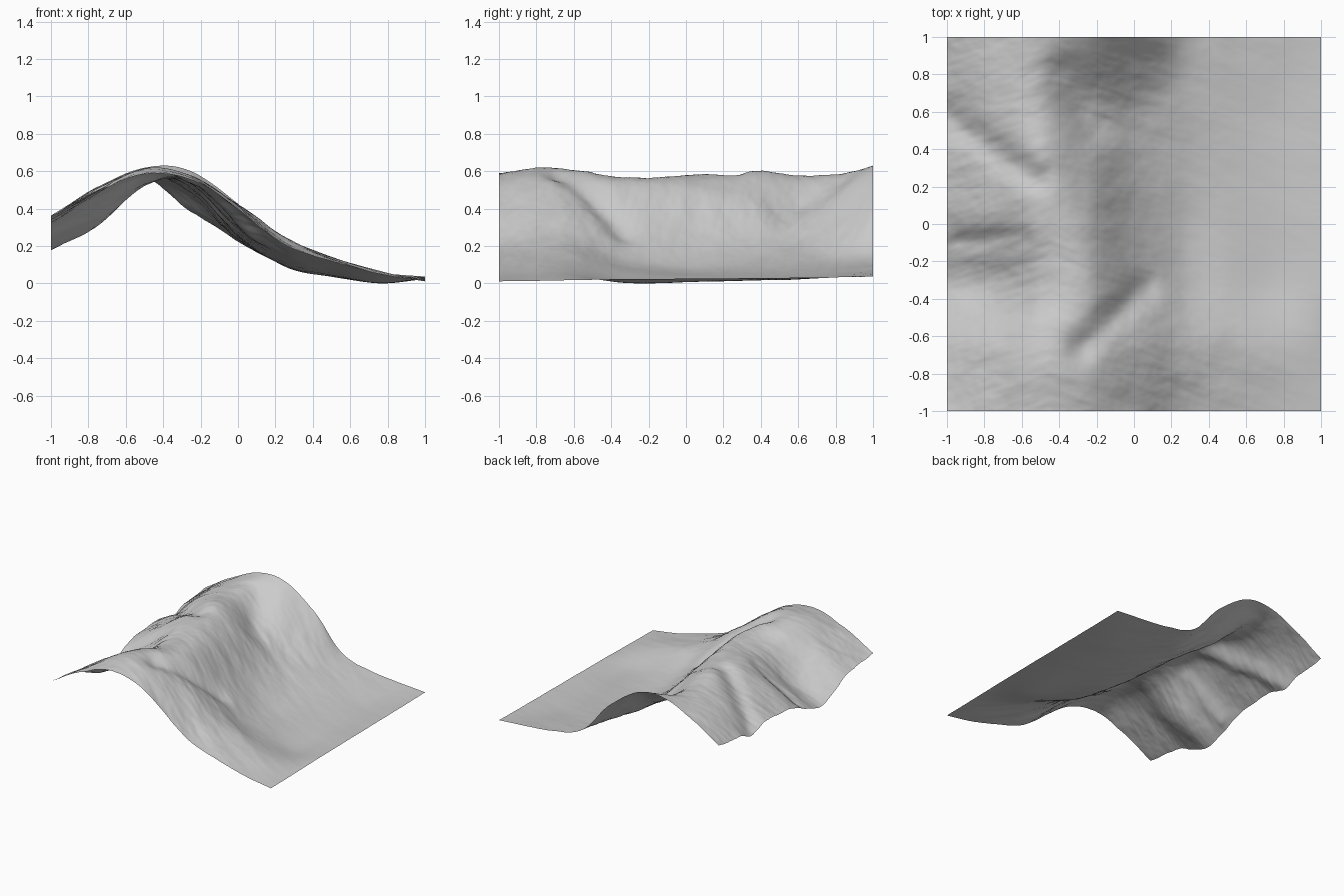
import bpy, bmesh, math
from mathutils import Vector, noise

if "Cube" in bpy.data.objects:
    bpy.data.objects.remove(bpy.data.objects["Cube"])

# Broad land form: rows run south to north, columns west to east
HEIGHTS = [
    [.36, .49, .585, .55, .40, .21, .12, .05, .01],
    [.31, .48, .61, .58, .42, .25, .14, .065, .016],
    [.18, .31, .52, .555, .34, .14, .06, .004, .022],
    [.29, .44, .57, .53, .265, .09, .035, .006, .025],
    [.33, .48, .605, .47, .235, .10, .04, .015, .028],
    [.32, .51, .57, .43, .25, .12, .055, .025, .03],
    [.36, .51, .62, .605, .42, .15, .08, .055, .035],
]
# Main gullies: start x, y, end x, y, depth, half width
GULLIES = [
    (-.28, -.66, .05, -.34, .045, .08),   # beside the south-east spur
    (-.38, .80, -.22, .50, .035, .10),    # north-east hollow
    (-.52, .24, -1.0, .57, .04, .08),     # north-west valley
    (-.60, -.07, -.92, -.09, .02, .06),   # west valley
]
N = 200  # grid cells per side


def spline(vals, t):
    """Catmull-Rom through evenly spaced values, t in 0..1."""
    n = len(vals) - 1
    i = min(int(t * n), n - 1)
    f = t * n - i
    b, c = vals[i], vals[i + 1]
    a = vals[i - 1] if i > 0 else 2 * b - c
    d = vals[i + 2] if i + 2 <= n else 2 * c - b
    return b + .5 * f * (c - a + f * (2*a - 5*b + 4*c - d + f * (3 * (b - c) + d - a)))


def clamp(t):
    return max(0, min(1, t))


def carve(x, y, x0, y0, x1, y1, depth, width):
    """Depth of a rounded groove along a line at this point."""
    dx, dy = x1 - x0, y1 - y0
    t = clamp(((x - x0) * dx + (y - y0) * dy) / (dx * dx + dy * dy))
    d = math.hypot(x - x0 - t * dx, y - y0 - t * dy)
    return depth * math.exp(-(d / width) ** 2)


def height(x, y):
    z = spline([spline(row, (x + 1) / 2) for row in HEIGHTS], (y + 1) / 2)
    z -= sum(carve(x, y, *g) for g in GULLIES)
    # Fine erosion runs down the slopes, fading out on the flat and the crest
    steep = clamp(z / .3) * (1 - .5 * clamp((z - .45) / .15))
    skew = y + .35 * abs(x + .45)
    gully = noise.fractal(Vector((x * 1.8, skew * 5.5, 3.1)), 0.9, 2.1, 5)
    rough = noise.fractal(Vector((x * 7, y * 9, 8.4)), 0.9, 2.0, 3)
    return z + steep * (.012 * gully + .004 * rough) + .001 * gully


# Terrain sheet
bm = bmesh.new()
bmesh.ops.create_grid(bm, x_segments=N, y_segments=N, size=1)
for v in bm.verts:
    v.co.z = height(v.co.x, v.co.y)
low = min(v.co.z for v in bm.verts)
for v in bm.verts:
    v.co.z -= low
for f in bm.faces:
    f.smooth = True
mesh = bpy.data.meshes.new("mountain_ridge")
bm.to_mesh(mesh)
bm.free()
terrain = bpy.data.objects.new("mountain_ridge", mesh)
bpy.context.collection.objects.link(terrain)
